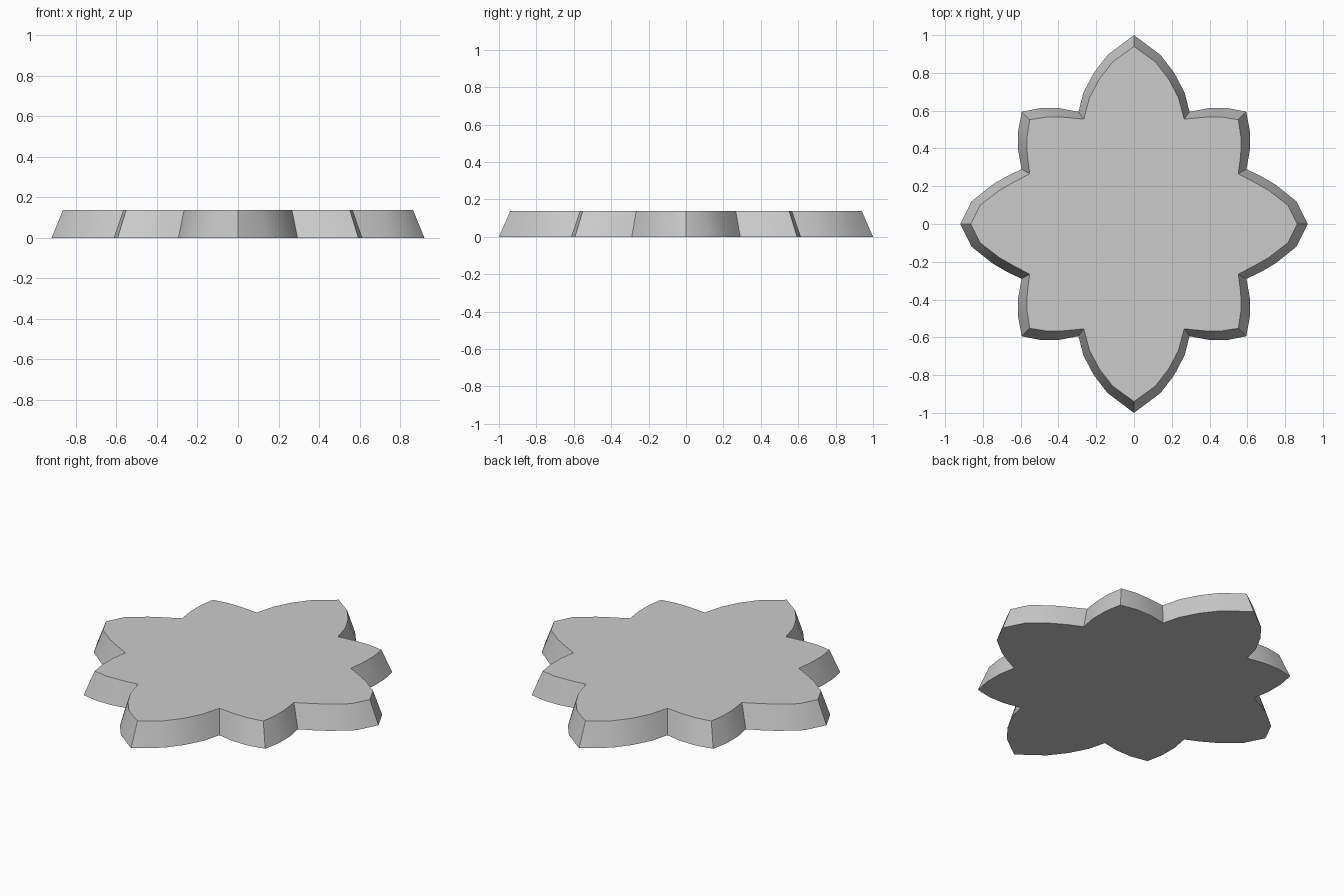
import bpy
import bmesh
import math

cube = bpy.data.objects.get("Cube")
if cube:
    bpy.data.objects.remove(cube, do_unlink=True)

HEIGHT = 0.137

# One quarter of each outline, from the side tip round to the back tip
BASE = [(0.92, 0), (0.86, 0.12), (0.75, 0.208), (0.675, 0.252), (0.595, 0.29),
        (0.613, 0.39), (0.613, 0.495), (0.594, 0.594), (0.495, 0.614), (0.395, 0.613),
        (0.294, 0.594), (0.268, 0.695), (0.213, 0.80), (0.14, 0.895), (0, 1.0)]
TOP = [(0.864, 0), (0.814, 0.10), (0.713, 0.178), (0.635, 0.222), (0.552, 0.266),
       (0.565, 0.365), (0.566, 0.46), (0.552, 0.552), (0.46, 0.567), (0.365, 0.565),
       (0.266, 0.555), (0.235, 0.67), (0.183, 0.768), (0.113, 0.858), (0, 0.94)]


def full_outline(quarter):
    """Mirror a quarter outline across both axes into a closed loop."""
    half = quarter + [(-x, y) for x, y in reversed(quarter[:-1])]
    return half + [(x, -y) for x, y in reversed(half[1:-1])]


# Flower-shaped slab with sloping sides
bm = bmesh.new()
low = [bm.verts.new((x, y, 0)) for x, y in full_outline(BASE)]
high = [bm.verts.new((x, y, HEIGHT)) for x, y in full_outline(TOP)]
bm.faces.new(list(reversed(low)))
bm.faces.new(high)
count = len(low)
for i in range(count):
    j = (i + 1) % count
    bm.faces.new((low[i], low[j], high[j], high[i]))
bmesh.ops.recalc_face_normals(bm, faces=bm.faces[:])
mesh = bpy.data.meshes.new("petal_slab")
bm.to_mesh(mesh)
bm.free()

slab = bpy.data.objects.new("petal_slab", mesh)
bpy.context.collection.objects.link(slab)

# Plain grey
grey = bpy.data.materials.new("light grey")
grey.use_nodes = True
colour = (0.6, 0.6, 0.6, 1)
grey.diffuse_color = colour
grey.node_tree.nodes["Principled BSDF"].inputs["Base Color"].default_value = colour
mesh.materials.append(grey)

# Smooth petal sides, crisp tips and rims
bpy.ops.object.select_all(action="DESELECT")
slab.select_set(True)
bpy.context.view_layer.objects.active = slab
bpy.ops.object.shade_smooth_by_angle(angle=math.radians(30))
